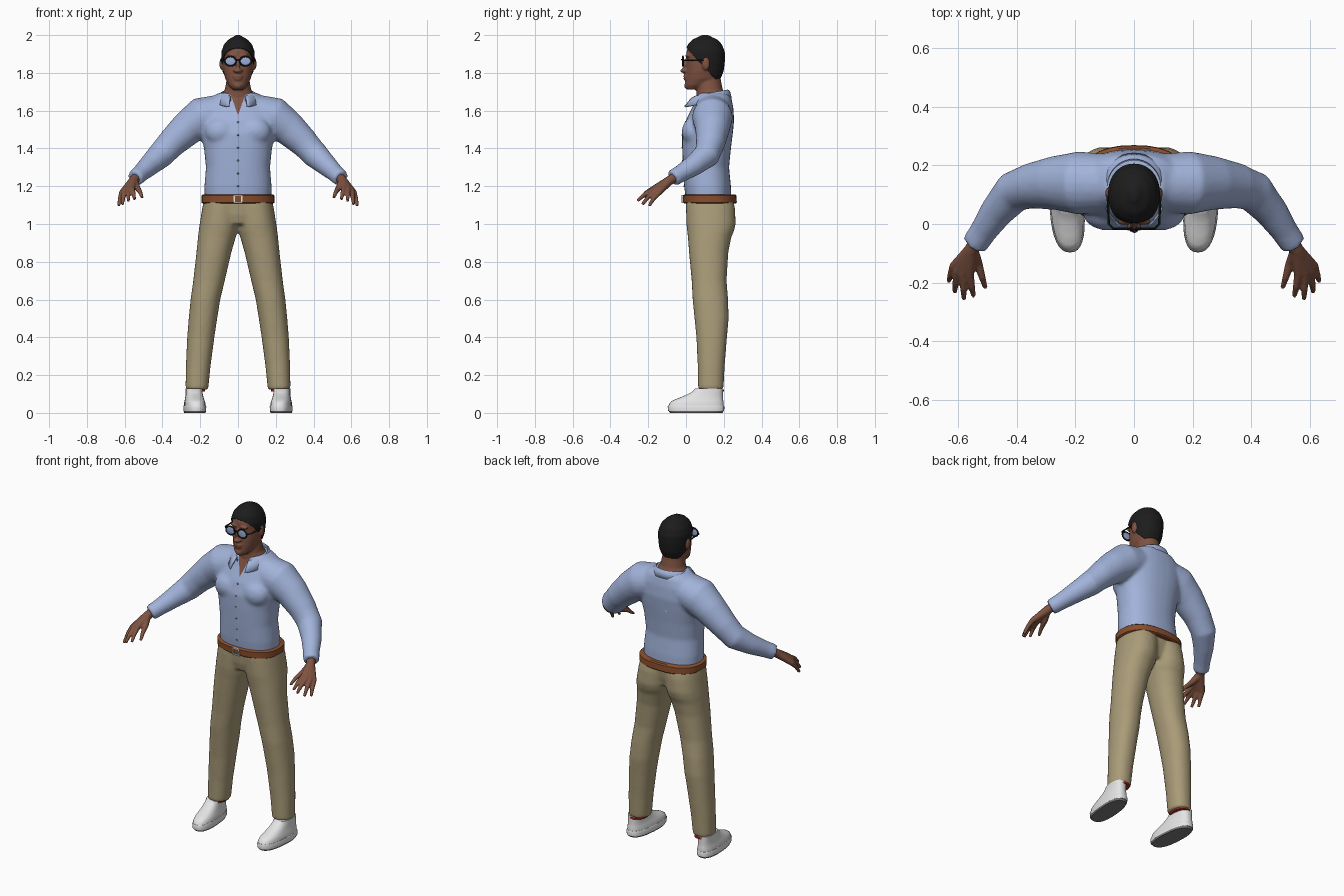
import bpy, bmesh, math
from mathutils import Vector, Matrix
from mathutils.bvhtree import BVHTree

if bpy.data.objects.get("Cube"):
    bpy.data.objects.remove(bpy.data.objects["Cube"])


def material(name, r, g, b):
    m = bpy.data.materials.new(name)
    m.use_nodes = True
    m.diffuse_color = (r, g, b, 1)
    m.node_tree.nodes["Principled BSDF"].inputs["Base Color"].default_value = (r, g, b, 1)
    return m


SKIN = material("brown skin", .21, .085, .052)
BLACK = material("black", .012, .012, .012)
SHIRT = material("light blue", .36, .45, .70)
TAN = material("khaki", .40, .33, .19)
BELT = material("belt brown", .25, .075, .025)
WHITE = material("white", .78, .78, .78)
GRAY = material("gray", .2, .2, .2)
RED = material("red", .5, .03, .02)
LENS = material("lens blue", .32, .42, .68)


def loft(bm, rings):
    """Skin a list of vertex rings and cap both ends."""
    rows = [[bm.verts.new(p) for p in ring] for ring in rings]
    n = len(rows[0])
    for a, b in zip(rows, rows[1:]):
        for i in range(n):
            bm.faces.new((a[i], a[(i + 1) % n], b[(i + 1) % n], b[i]))
    bm.faces.new(rows[0])
    bm.faces.new(rows[-1])


def ring(c, u, v, p=2.0, n=32):
    """Superellipse around c spanned by the half axes u and v."""
    def f(t):
        return math.copysign(abs(t) ** (2 / p), t)
    angles = [2 * math.pi * i / n for i in range(n)]
    return [Vector(c) + u * f(math.cos(a)) + v * f(math.sin(a)) for a in angles]


def levels(bm, rows, p=2.3, grow=0):
    """Horizontal sections: z, x min, x max, y min, y max."""
    loft(bm, [ring(((x0 + x1) / 2, (y0 + y1) / 2, z), Vector(((x1 - x0) / 2 + grow, 0, 0)),
                   Vector((0, (y1 - y0) / 2 + grow, 0)), p) for z, x0, x1, y0, y1 in rows])


def even(rows):
    return [(z, -w, w, y0, y1) for z, w, y0, y1 in rows]


def tube(bm, path, side=1, n=20):
    """Round sections along a path of x, y, z, radius."""
    pts = [Vector((x * side, y, z)) for x, y, z, r in path]
    rings = []
    for i, p in enumerate(pts):
        t = (pts[min(i + 1, len(pts) - 1)] - pts[max(i - 1, 0)]).normalized()
        u = t.cross(Vector((0.1, 0.3, 1))).normalized()
        rings.append(ring(p, u * path[i][3], t.cross(u) * path[i][3], n=n))
    loft(bm, rings)


def ball(bm, c, r):
    bmesh.ops.create_uvsphere(bm, u_segments=24, v_segments=16, radius=1,
                              matrix=Matrix.Translation(c) @ Matrix.Diagonal((*r, 1)))


def finish(name, bm, mats, voxel=0, iterations=4, angle=40):
    """Make an object, optionally fusing its volumes into one smooth skin."""
    bmesh.ops.recalc_face_normals(bm, faces=bm.faces)
    me = bpy.data.meshes.new(name)
    bm.to_mesh(me)
    bm.free()
    ob = bpy.data.objects.new(name, me)
    bpy.context.collection.objects.link(ob)
    if voxel:
        m = ob.modifiers.new("fuse", 'REMESH')
        m.mode, m.voxel_size = 'VOXEL', voxel
        m = ob.modifiers.new("soften", 'SMOOTH')
        m.factor, m.iterations = 0.5, iterations
        bpy.context.view_layer.update()
        fused = bpy.data.meshes.new_from_object(ob.evaluated_get(bpy.context.evaluated_depsgraph_get()))
        ob.modifiers.clear()
        ob.data = fused
    ob.data.materials.clear()
    for m in mats:
        ob.data.materials.append(m)
    bpy.ops.object.select_all(action='DESELECT')
    ob.select_set(True)
    bpy.context.view_layer.objects.active = ob
    bpy.ops.object.shade_smooth_by_angle(angle=math.radians(180 if voxel else angle))
    return ob


def cut(ob, co, no, clear=False):
    bm = bmesh.new()
    bm.from_mesh(ob.data)
    bmesh.ops.bisect_plane(bm, geom=bm.verts[:] + bm.edges[:] + bm.faces[:],
                           plane_co=co, plane_no=no, clear_inner=clear)
    bm.to_mesh(ob.data)
    bm.free()


def box(bm, c, size):
    bmesh.ops.create_cube(bm, size=1, matrix=Matrix.Translation(c) @ Matrix.Diagonal((*size, 1)))


# Shirt: torso, chest and sleeves fused, with an open V at the throat
bm = bmesh.new()
levels(bm, even([(1.12, .176, 0, .24), (1.2, .178, -.01, .238), (1.3, .17, -.016, .228), (1.4, .18, -.02, .238),
                 (1.48, .198, -.02, .248), (1.55, .205, 0, .255), (1.62, .19, .035, .25),
                 (1.67, .14, .055, .24), (1.695, .1, .065, .22)]))
ARM = [(.1, .14, 1.585, .1), (.19, .14, 1.565, .108), (.27, .14, 1.505, .092), (.35, .13, 1.43, .078),
       (.41, .11, 1.365, .071), (.47, .04, 1.31, .057), (.535, -.055, 1.25, .042)]
for s in (-1, 1):
    tube(bm, ARM, s)
    ball(bm, (s * .09, .04, 1.49), (.085, .062, .075))
    tube(bm, [(.513, -.024, 1.27, .047), (.545, -.07, 1.242, .045)], s)
shirt = finish("shirt", bm, [SHIRT, SKIN], .01, 6)
for s in (-1, 1):
    cut(shirt, (0, 0, 1.575), (s, 0, -.35))
for f in shirt.data.polygons:
    f.use_smooth = True
    if abs(f.center.x) < .35 * (f.center.z - 1.575) and f.center.y < .1:
        f.material_index = 1

# Buttons lie on the front of the shirt
bm = bmesh.new()
tree = BVHTree.FromPolygons([v.co for v in shirt.data.vertices], [p.vertices[:] for p in shirt.data.polygons])
for i in range(6):
    hit = tree.ray_cast(Vector((0, -1, 1.2 + i * .068)), Vector((0, 1, 0)))[0]
    ball(bm, hit, (.005, .003, .005))
finish("buttons", bm, [GRAY])

# Folded collar, open at the front
bm = bmesh.new()
rows = []
for i in range(33):
    t = math.radians(-155 + 310 * i / 32)
    f = (1 - math.cos(t)) / 2
    x, y = math.sin(t), math.cos(t)
    rows.append([bm.verts.new((x * a, .13 + y * (b + c * f), z - d * f)) for a, b, c, z, d in
                 ((.088, .09, -.005, 1.685, .05), (.092, .093, 0, 1.708, .035),
                  (.1, .1, .012, 1.7, .038), (.112, .108, .045, 1.668, .05))])
for a, b in zip(rows, rows[1:]):
    for j in range(3):
        bm.faces.new((a[j], a[j + 1], b[j + 1], b[j]))
collar = finish("collar", bm, [SHIRT], angle=60)
m = collar.modifiers.new("cloth", 'SOLIDIFY')
m.thickness, m.offset = .008, 0

# Head and neck
HEAD = even([(1.712, .028, .004, .07), (1.735, .05, -.004, .12), (1.77, .068, -.002, .178), (1.81, .078, .002, .194),
             (1.86, .082, .006, .2), (1.91, .083, .002, .2), (1.95, .069, .015, .185), (1.977, .045, .04, .16),
             (1.99, .02, .07, .13)])
bm = bmesh.new()
levels(bm, HEAD, 2.15)
levels(bm, even([(1.6, .07, .055, .2), (1.68, .09, .055, .215), (1.71, .07, .055, .195),
                 (1.76, .061, .055, .185), (1.81, .055, .06, .18)]), 2)
tube(bm, [(0, .008, 1.875, .01), (0, -.008, 1.84, .013), (0, -.018, 1.815, .018), (0, .005, 1.805, .016)])
ball(bm, (0, 0, 1.782), (.026, .014, .009))
ball(bm, (0, .001, 1.768), (.022, .014, .009))
ball(bm, (0, .008, 1.732), (.022, .018, .018))
for s in (-1, 1):
    ball(bm, (s * .014, -.006, 1.812), (.011, .014, .01))
    ball(bm, (s * .03, .008, 1.89), (.028, .012, .009))
    ball(bm, (s * .086, .105, 1.848), (.012, .021, .034))
finish("head", bm, [SKIN], .006, 2)

# Hair: a shell over the skull, trimmed along the hairline
bm = bmesh.new()
levels(bm, HEAD + even([(2.0, .008, .085, .115)]), 2.15, .006)
hair = finish("hair", bm, [BLACK], .007, 3)
cut(hair, (0, 0, 1.935), (0, .185, .17), True)
m = hair.modifiers.new("thickness", 'SOLIDIFY')
m.thickness = .008

# Glasses
frame, lens = bmesh.new(), bmesh.new()
for s in (-1, 1):
    c = Vector((s * .04, -.016, 1.862))
    rim = [c + Vector((.03 * math.cos(a), 0, .025 * math.sin(a))) for a in
           [2 * math.pi * i / 24 for i in range(25)]]
    tube(frame, [(*p, .0045) for p in rim], n=8)
    ball(lens, c, (.029, .004, .024))
    tube(frame, [(.07, -.016, 1.868, .004), (.086, .0, 1.868, .004), (.09, .105, 1.866, .004)], s, 8)
tube(frame, [(-.013, -.018, 1.868, .004), (0, -.022, 1.871, .004), (.013, -.018, 1.868, .004)], n=8)
finish("glasses_frame", frame, [BLACK])
finish("glasses_lenses", lens, [LENS])

# Hands: four fingers and a thumb fanning out from the wrist
FINGERS = [((.615, -.145, 1.165), (.632, -.195, 1.095)), ((.602, -.163, 1.172), (.612, -.232, 1.103)),
           ((.583, -.173, 1.18), (.58, -.257, 1.122)), ((.562, -.173, 1.186), (.547, -.246, 1.13)),
           ((.532, -.135, 1.19), (.507, -.218, 1.14))]
for s, side in ((-1, "right"), (1, "left")):
    bm = bmesh.new()
    for knuckle, tip in FINGERS:
        mid = Vector(knuckle).lerp(Vector(tip), .55) + Vector((0, 0, .008))
        tube(bm, [(.535, -.055, 1.25, .026), (.555, -.09, 1.228, .025), (*knuckle, .016),
                  (*mid, .012), (*tip, .008)], s, 12)
    finish(side + "_hand", bm, [SKIN], .005, 2)

# Trousers: hips and two legs fused
LEG = [(1.13, -.01, .18, .0, .25), (1.08, -.01, .19, .0, .26), (1.0, -.004, .203, .002, .263),
       (.965, 0, .208, .006, .255), (.93, .012, .212, .01, .24), (.85, .035, .22, .016, .224),
       (.7, .07, .237, .03, .215), (.6, .094, .251, .035, .223), (.5, .11, .261, .045, .226),
       (.4, .125, .269, .055, .217), (.25, .145, .276, .062, .205), (.122, .158, .278, .064, .198)]
bm = bmesh.new()
for s in (-1, 1):
    levels(bm, [(z, min(s * a, s * b), max(s * a, s * b), c, d) for z, a, b, c, d in LEG], 2.2)
levels(bm, even([(1.0, .1, .02, .22), (1.05, .17, .008, .235), (1.13, .18, .002, .245)]))
finish("trousers", bm, [TAN], .01, 5)

# Belt and buckle
bm = bmesh.new()
levels(bm, even([(1.108, .186, -.008, .262), (1.114, .194, -.016, .269), (1.15, .194, -.018, .267),
                 (1.156, .186, -.01, .26)]), 2.4)
finish("belt", bm, [BELT])
bm = bmesh.new()
for s in (-1, 1):
    box(bm, (s * .02, -.019, 1.132), (.006, .008, .044))
    box(bm, (0, -.019, 1.132 + s * .019), (.046, .008, .006))
finish("buckle", bm, [WHITE])

# Shoes: outsole, midsole and upper, toes turned slightly inward
def shoe_part(name, s, rows, mats, rule):
    bm = bmesh.new()
    levels(bm, [(z, .23 - w, .23 + w, a, b) for z, w, a, b in rows], 2.5)
    bmesh.ops.recalc_face_normals(bm, faces=bm.faces)
    for f in bm.faces:
        c = f.calc_center_median()
        f.material_index = rule(c, f.normal)
    for v in bm.verts:
        v.co.x = s * (v.co.x - .07 * (.07 - v.co.y))
    finish(name, bm, mats, angle=50)


for s, side in ((-1, "right"), (1, "left")):
    shoe_part(side + "_outsole", s, [(0, .054, -.085, .192), (.01, .058, -.092, .2)], [GRAY, RED],
              lambda c, n: int(n.z > -.7 and c.y > .06))
    shoe_part(side + "_midsole", s, [(.01, .058, -.094, .202), (.032, .059, -.097, .203), (.04, .056, -.093, .2)],
              [WHITE], lambda c, n: 0)
    shoe_part(side + "_upper", s, [(.038, .055, -.092, .199), (.055, .054, -.085, .199), (.066, .051, -.07, .197),
                                   (.078, .048, -.04, .196), (.095, .045, .0, .195), (.11, .044, .03, .195),
                                   (.13, .043, .05, .194)],
              [WHITE, GRAY], lambda c, n: int(c.z < .055 or (c.y < -.015 and c.z < .08)))
    bm = bmesh.new()
    levels(bm, [(z, s * .22 - .046, s * .22 + .046, .07, .2) for z in (.114, .124)])
    finish(side + "_heel_trim", bm, [RED])
